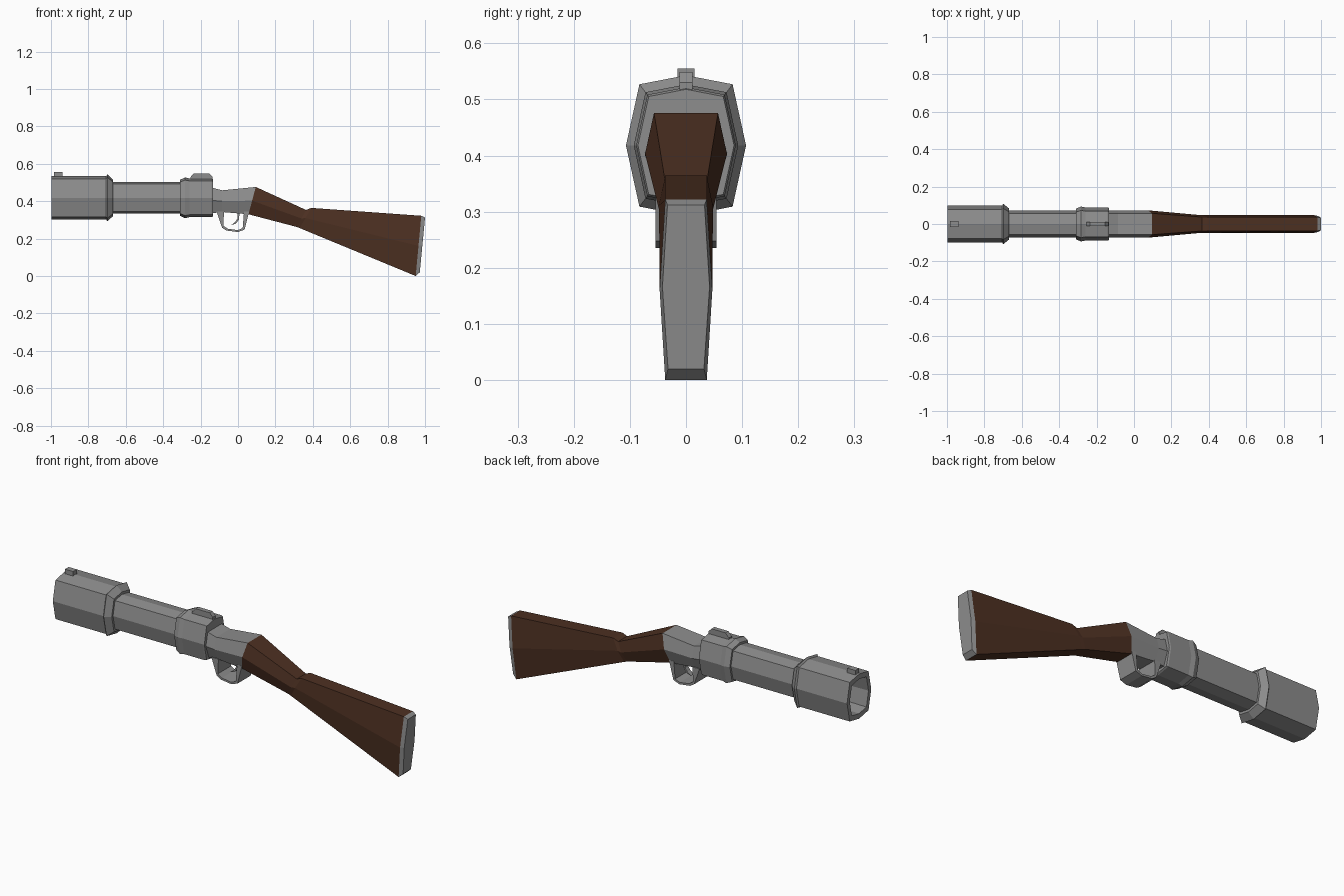
import bpy, bmesh

if "Cube" in bpy.data.objects:
    bpy.data.objects.remove(bpy.data.objects["Cube"])


def material(name, rgb):
    m = bpy.data.materials.new(name)
    m.diffuse_color = (*rgb, 1)
    m.use_nodes = True
    m.node_tree.nodes["Principled BSDF"].inputs["Base Color"].default_value = m.diffuse_color
    return m


wood = material("dark_wood", (.075, .03, .016))
steel = material("dark_steel", (.27, .27, .27))

AXIS_Z = 0.418
OCTAGON = [(0, .125), (.083, .109), (.107, 0), (.083, -.109),
           (0, -.125), (-.083, -.109), (-.107, 0), (-.083, .109)]


def loft(name, rings, mat=steel):
    """Bridge a row of equal-length vertex rings and cap both ends."""
    bm = bmesh.new()
    rows = [[bm.verts.new(p) for p in ring] for ring in rings]
    n = len(rows[0])
    for a, b in zip(rows, rows[1:]):
        for i in range(n):
            j = (i + 1) % n
            bm.faces.new((a[i], a[j], b[j], b[i]))
    bm.faces.new(rows[0])
    bm.faces.new(rows[-1][::-1])
    bmesh.ops.recalc_face_normals(bm, faces=bm.faces)
    me = bpy.data.meshes.new(name)
    bm.to_mesh(me)
    bm.free()
    me.materials.append(mat)
    ob = bpy.data.objects.new(name, me)
    bpy.context.collection.objects.link(ob)
    return ob


def barrel(name, profile):
    """Profile of (x, scale) swept around the octagonal section."""
    return loft(name, [[(x, y * s, AXIS_Z + z * s) for y, z in OCTAGON]
                       for x, s in profile])


def hexa(top, bottom, wt, wm, wb):
    """Six-sided section between a top and a bottom (x, z) point."""
    (xt, zt), (xb, zb) = top, bottom
    xm, zm = (xt + xb) / 2, (zt + zb) / 2
    return [(xt, -wt, zt), (xt, wt, zt), (xm, wm, zm),
            (xb, wb, zb), (xb, -wb, zb), (xm, -wm, zm)]


def slab(name, outline, half):
    """Side outline of (x, z) points extruded across y."""
    return loft(name, [[(x, y, z) for x, z in outline] for y in (-half, half)])


# hollow muzzle with slanted rear flange
barrel("muzzle", [(-.72, .66), (-.996, .72), (-.996, .93), (-.705, .93),
                  (-.698, 1), (-.668, .78), (-.668, .5)])
# main barrel
barrel("barrel", [(-.73, .68), (-.28, .68)])
# breech collar
barrel("breech_collar", [(-.31, .6), (-.31, .77), (-.283, .87), (-.26, .83),
                         (-.142, .83), (-.134, .8)])

# receiver and shoulder stock
grip_front = hexa((.095, .476), (.056, .33), .057, .073, .048)
loft("receiver", [hexa((-.145, .474), (-.145, .335), .057, .073, .048),
                  hexa((-.085, .458), (-.085, .342), .057, .073, .048),
                  grip_front])
butt = hexa((.98, .322), (.95, 0), .037, .047, .037)
loft("stock", [grip_front,
               hexa((.364, .353), (.315, .262), .037, .049, .036),
               hexa((.392, .364), (.33, .256), .037, .048, .036),
               butt], wood)
loft("butt_plate", [butt, hexa((1, .312), (.972, .02), .033, .042, .032)])

# trigger guard strap: outer and inner outlines paired along the loop
outer = [(-.115, .345), (-.085, .258), (-.062, .243), (0, .235),
         (.035, .248), (.06, .345)]
inner = [(-.075, .345), (-.078, .268), (-.055, .253), (-.002, .245),
         (.025, .256), (.032, .345)]
h = .054
loft("trigger_guard", [[(ox, -h, oz), (ox, h, oz), (ix, h, iz), (ix, -h, iz)]
                       for (ox, oz), (ix, iz) in zip(outer, inner)])

# trigger
slab("trigger", [(.01, .345), (.004, .3), (-.012, .28), (-.037, .272),
                 (-.016, .288), (-.004, .305), (-.002, .345)], .012)

# sights
slab("front_sight", [(-.985, .525), (-.985, .555), (-.938, .555),
                     (-.938, .525)], .015)
slab("rear_sight", [(-.255, .51), (-.255, .528), (-.235, .549), (-.155, .549),
                    (-.137, .53), (-.137, .51)], .012)
